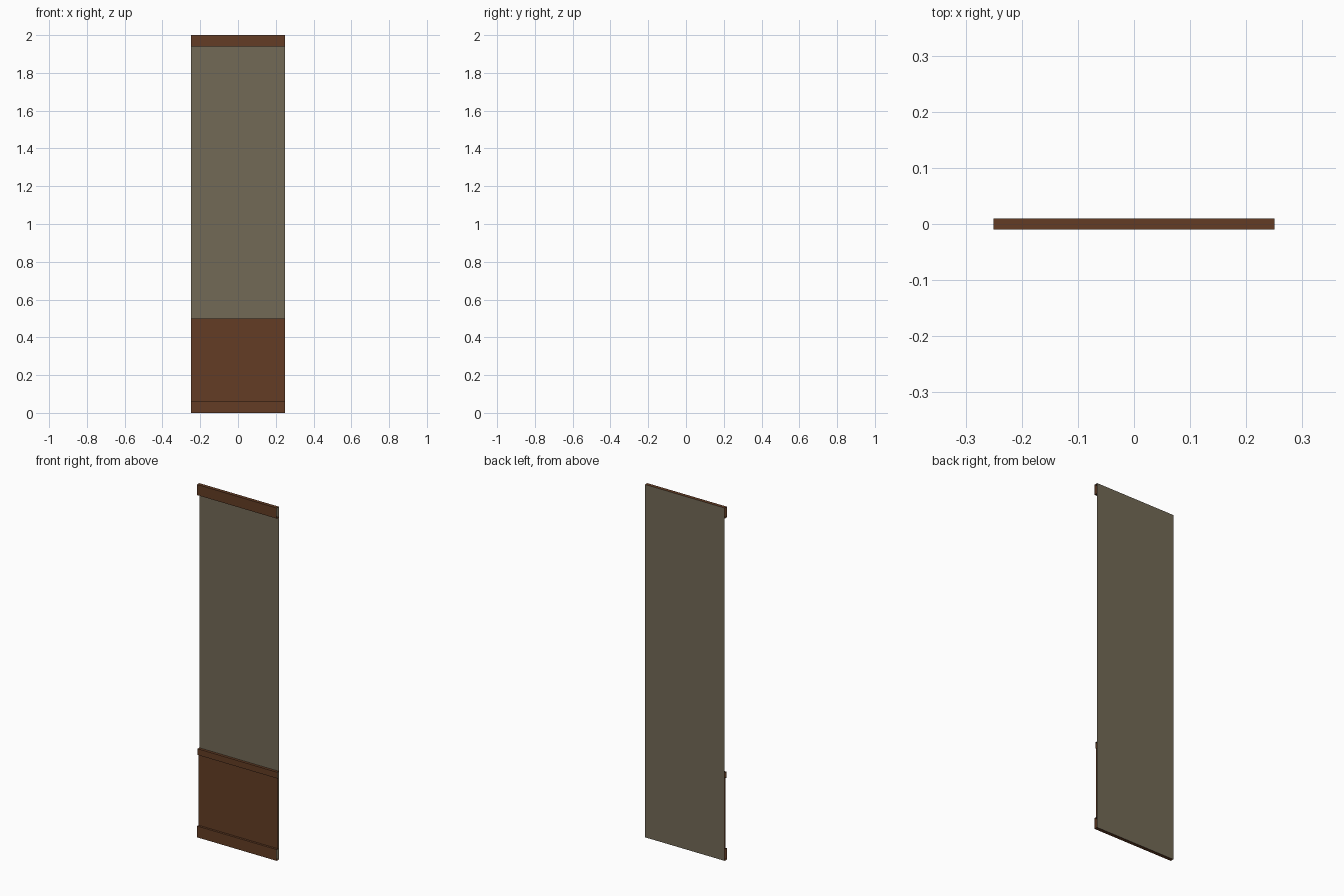
import bpy

if "Cube" in bpy.data.objects:
    bpy.data.objects.remove(bpy.data.objects["Cube"])

HALF = 0.25      # half width of the wall section
BACK = 0.01      # wall plane
FRONT = -0.01    # face of the thickest trim


def material(name, rgb):
    m = bpy.data.materials.new(name)
    m.diffuse_color = (*rgb, 1)
    m.use_nodes = True
    m.node_tree.nodes["Principled BSDF"].inputs["Base Color"].default_value = m.diffuse_color
    return m


wood = material("brown wood", (0.125, 0.046, 0.018))
paint = material("olive grey paint", (0.171, 0.143, 0.093))


def strip(name, profile, mat):
    """Sweep an open (y, z) profile across the width, leaving the ends open."""
    verts = [(x, y, z) for y, z in profile for x in (-HALF, HALF)]
    faces = [(2 * i, 2 * i + 1, 2 * i + 3, 2 * i + 2)
             for i in range(len(profile) - 1)]
    mesh = bpy.data.meshes.new(name)
    mesh.from_pydata(verts, [], faces)
    mesh.materials.append(mat)
    ob = bpy.data.objects.new(name, mesh)
    bpy.context.collection.objects.link(ob)
    return ob


# Painted wall sheet
strip("wall_sheet", [(BACK, 0), (BACK, 2)], paint)

# Wainscot panel, standing slightly proud of the wall
strip("wainscot_panel", [(0.002, 0.064), (0.002, 0.465)], wood)

# Trim: skirting, rail on top of the wainscot, and ceiling moulding
strip("skirting_board",
      [(BACK, 0), (FRONT, 0), (FRONT, 0.064), (0.002, 0.064)], wood)
strip("chair_rail",
      [(0.002, 0.465), (-0.005, 0.465), (-0.005, 0.5), (BACK, 0.5)], wood)
strip("ceiling_moulding",
      [(BACK, 1.94), (FRONT, 1.94), (FRONT, 2), (BACK, 2)], wood)
